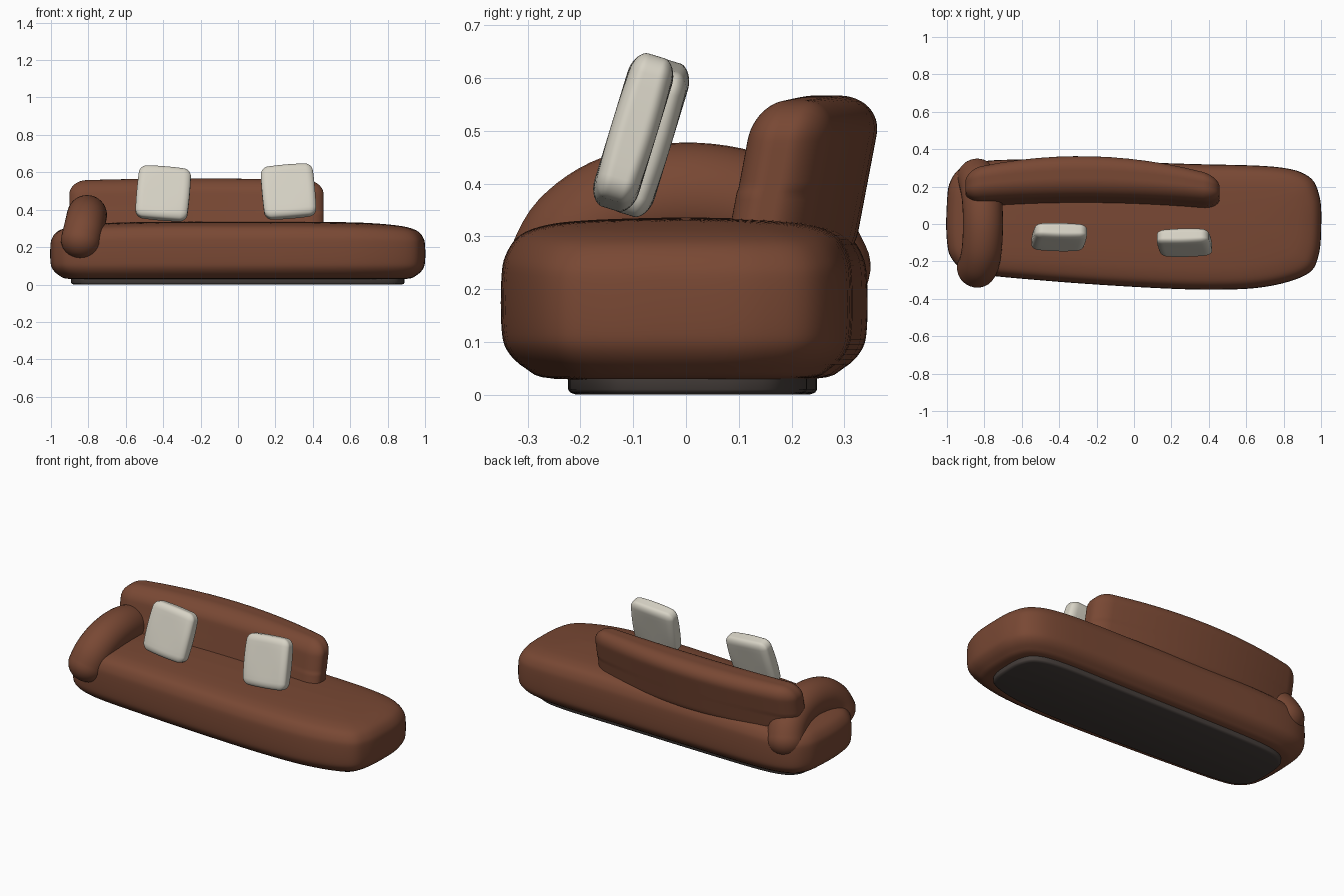
import bpy, bmesh, math
from mathutils import Vector, Matrix

if "Cube" in bpy.data.objects:
    bpy.data.objects.remove(bpy.data.objects["Cube"])


def material(name, rgb):
    m = bpy.data.materials.new(name)
    m.use_nodes = True
    m.diffuse_color = (*rgb, 1)
    m.node_tree.nodes["Principled BSDF"].inputs["Base Color"].default_value = (*rgb, 1)
    return m


brown = material("brown leather", (0.19, 0.065, 0.034))
cream = material("cream fabric", (0.68, 0.65, 0.56))
dark = material("dark plinth", (0.06, 0.048, 0.043))


def finish(name, bm, mat):
    bmesh.ops.recalc_face_normals(bm, faces=bm.faces)
    mesh = bpy.data.meshes.new(name)
    bm.to_mesh(mesh)
    bm.free()
    mesh.materials.append(mat)
    ob = bpy.data.objects.new(name, mesh)
    bpy.context.collection.objects.link(ob)
    bpy.ops.object.select_all(action="DESELECT")
    ob.select_set(True)
    bpy.context.view_layer.objects.active = ob
    bpy.ops.object.shade_smooth_by_angle(angle=math.radians(50))
    return ob


def spline(pts, steps, closed):
    """Sample a smooth curve through the points."""
    pts = [Vector(p) for p in pts]
    n = len(pts)
    get = lambda i: pts[i % n] if closed else pts[max(0, min(n - 1, i))]
    out = []
    for i in range(n if closed else n - 1):
        a, b, c, d = (get(i + k) for k in (-1, 0, 1, 2))
        for s in range(steps):
            t = s / steps
            out.append(b + (c - a) * t / 2 + (2 * a - 5 * b + 4 * c - d) * t * t / 2
                       + (3 * b - a - 3 * c + d) * t ** 3 / 2)
    if not closed:
        out.append(pts[-1])
    return out


def loft(name, rings, mat):
    """Skin closed rings and cap both ends."""
    bm = bmesh.new()
    loops = [[bm.verts.new(p) for p in ring] for ring in rings]
    n = len(loops[0])
    for a, b in zip(loops, loops[1:]):
        for i in range(n):
            j = (i + 1) % n
            bm.faces.new((a[i], a[j], b[j], b[i]))
    bm.faces.new(loops[0][::-1])
    bm.faces.new(loops[-1])
    return finish(name, bm, mat)


def soft_box(name, half, radius, mat, shape, cuts=23):
    """Rounded box whose points pass through a shaping function."""
    bm = bmesh.new()
    bmesh.ops.create_cube(bm, size=2)
    bmesh.ops.subdivide_edges(bm, edges=bm.edges[:], cuts=cuts, use_grid_fill=True)
    for v in bm.verts:
        core = [max(-1, min(1, 2 * c)) for c in v.co]
        out = Vector([math.copysign(math.tan(max(0, 2 * abs(c) - 1) * math.pi / 4), c)
                      for c in v.co]).normalized()
        v.co = shape(Vector([k * (h - r) + o * r
                             for k, h, r, o in zip(core, half, radius, out)]))
    return finish(name, bm, mat)


# Seat: soft plan outline stacked in rounded layers
outline = spline([(1, 0), (.99, .15), (.93, .255), (.75, .305), (.3, .32), (-.2, .335),
                  (-.7, .342), (-.9, .31), (-.98, .23), (-1, .1), (-1, -.08), (-.97, -.19),
                  (-.86, -.26), (-.5, -.3), (0, -.335), (.4, -.35), (.7, -.335),
                  (.92, -.27), (.985, -.17)], 6, True)


def layer(inset, z, shift=0):
    return [Vector((p.x * (1 - inset), p.y * (1 - inset / .345) + shift,
                    z - .028 * p.x ** 4 * (1 - inset) ** 4 * max(0, z - .1) / .235))
            for p in outline]


profile = spline([(.3, .03), (.1, .03), (.045, .05), (.01, .085), (0, .13), (0, .22),
                  (.008, .265), (.035, .303), (.085, .322), (.15, .33), (.24, .334),
                  (.335, .336)], 4, False)
loft("seat", [layer(i, z) for i, z in profile], brown)

# Plinth under the seat
loft("plinth", [layer(i, z, .015) for i, z in
                ((.125, 0), (.114, .004), (.11, .01), (.11, .036))], dark)


# Backrest: bowed in plan, leaning back, thinner towards its ends
def bow(p):
    u = p.x / .68
    thick = 1 - .28 * u * u - .06 * u
    y = .235 - .06 * u * u - .012 * u + p.y * thick + .19 * p.z
    z = .4 + p.z - (.012 * u * u if p.z > 0 else 0)
    return Vector((p.x - .222, y, z))


soft_box("backrest", (.68, .108, .167), (.09, .085, .075), brown, bow)

# Armrest: fat arched tube with domed ends
path = spline([(-.235, .235), (-.2, .298), (-.12, .35), (0, .371), (.12, .352),
               (.205, .3), (.245, .235)], 6, False)
path = [Vector((-.84 + .24 * (p.y - .235), p.x, p.y)) for p in path]
RADIUS, SIDES = .107, 32


def tube_ring(centre, tangent, r):
    side = Vector((1, 0, .2))
    side = (side - tangent * side.dot(tangent)).normalized()
    up = tangent.cross(side)
    angles = [math.tau * k / SIDES for k in range(SIDES)]
    return [centre + r * (math.cos(a) * side + math.sin(a) * up) for a in angles]


rings = []
start = (path[0] - path[1]).normalized()
end = (path[-1] - path[-2]).normalized()
dome = [math.radians(a) for a in range(10, 90, 10)]
for a in dome[::-1]:
    rings.append(tube_ring(path[0] + start * RADIUS * .9 * math.sin(a), -start,
                           RADIUS * math.cos(a)))
for i, p in enumerate(path):
    t = (path[min(i + 1, len(path) - 1)] - path[max(i - 1, 0)]).normalized()
    rings.append(tube_ring(p, t, RADIUS))
for a in dome:
    rings.append(tube_ring(path[-1] + end * RADIUS * .9 * math.sin(a), end,
                           RADIUS * math.cos(a)))
loft("armrest", rings, brown)

# Scatter cushions, plump in the middle and leaning back
for name, place, roll in (("right_cushion", (-.4, -.07, .487), 5),
                          ("left_cushion", (.27, -.1, .497), -5)):
    pose = (Matrix.Translation(place) @ Matrix.Rotation(math.radians(-17), 4, "X")
            @ Matrix.Rotation(math.radians(roll), 4, "Y"))

    def plump(p, pose=pose):
        u, w = p.x / .14, p.z / .142
        q = Vector((p.x * (1 - .03 * w * w), p.y * (1 - .2 * u * u * w * w),
                    p.z * (1 - .03 * u * u)))
        return pose @ q

    soft_box(name, (.142, .044, .146), (.04, .026, .04), cream, plump, 15)
